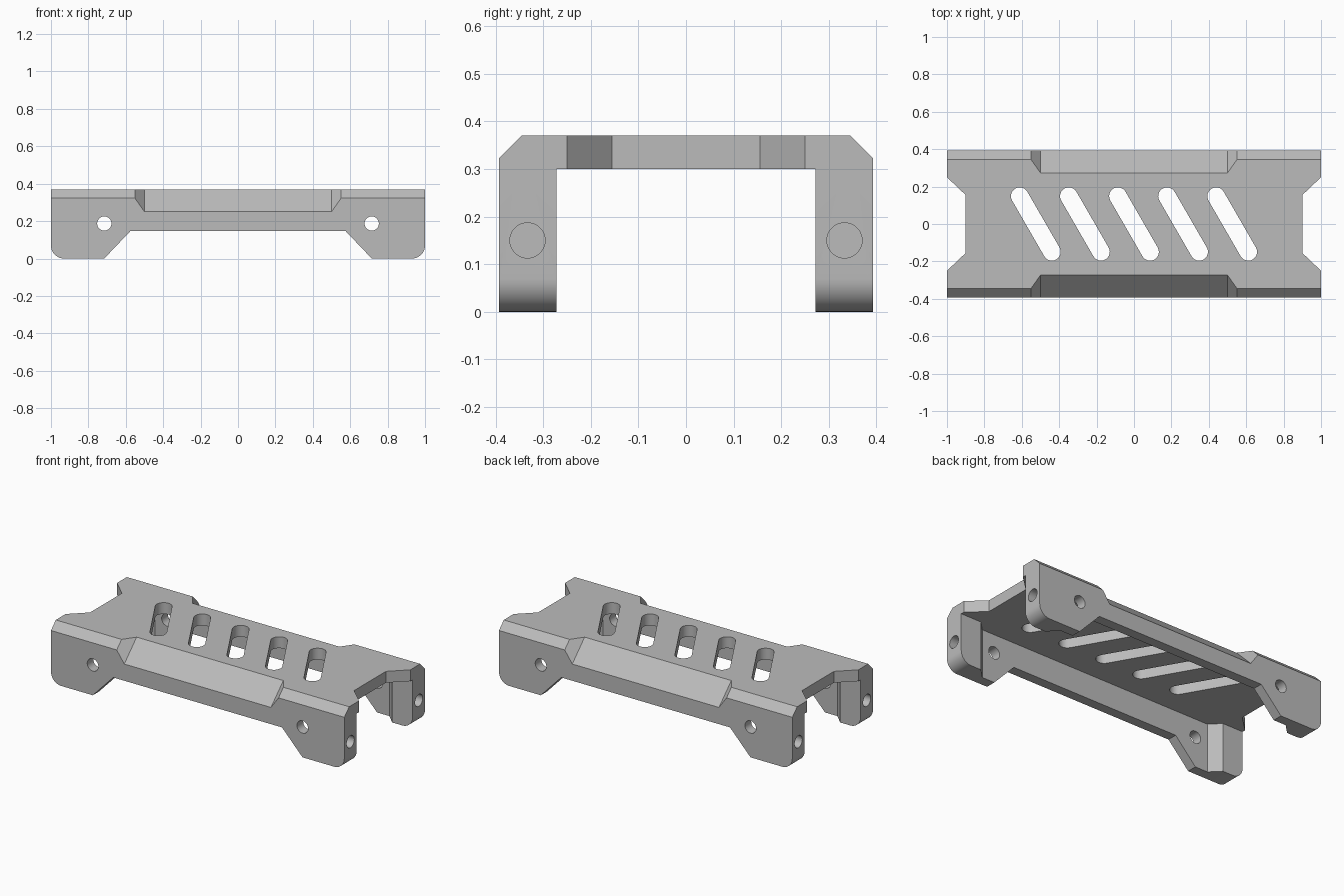
import bpy, bmesh, math
from mathutils import Vector

cube = bpy.data.objects.get("Cube")
if cube:
    bpy.data.objects.remove(cube, do_unlink=True)

X, Y, Z = Vector((1, 0, 0)), Vector((0, 1, 0)), Vector((0, 0, 1))

grey = bpy.data.materials.new("machined_grey")
grey.use_nodes = True
colour = (0.5, 0.5, 0.5, 1)
grey.diffuse_color = colour
grey.node_tree.nodes["Principled BSDF"].inputs["Base Color"].default_value = colour


def prism(name, points, u, v, w, lo, hi, origin=Vector()):
    """Extrude an outline in the u-v plane along w from lo to hi."""
    bm = bmesh.new()
    base = [bm.verts.new(origin + u * a + v * b + w * lo) for a, b in points]
    face = bm.faces.new(base)
    out = bmesh.ops.extrude_face_region(bm, geom=[face])
    moved = [g for g in out["geom"] if isinstance(g, bmesh.types.BMVert)]
    bmesh.ops.translate(bm, verts=moved, vec=w * (hi - lo))
    bmesh.ops.recalc_face_normals(bm, faces=bm.faces)
    mesh = bpy.data.meshes.new(name)
    bm.to_mesh(mesh)
    bm.free()
    mesh.materials.append(grey)
    obj = bpy.data.objects.new(name, mesh)
    bpy.context.collection.objects.link(obj)
    return obj


def arc(cx, cy, r, start, end, steps):
    angles = [math.radians(start + (end - start) * i / steps) for i in range(steps + 1)]
    return [(cx + r * math.cos(a), cy + r * math.sin(a)) for a in angles]


def circle(cx, cy, r):
    return arc(cx, cy, r, 0, 350, 35)


def cut(cutter):
    mod = body.modifiers.new("cut", "BOOLEAN")
    mod.operation, mod.solver, mod.object = "DIFFERENCE", "EXACT", cutter
    bpy.ops.object.modifier_apply(modifier=mod.name)
    bpy.data.objects.remove(cutter, do_unlink=True)


# Body: side outline with rounded feet and raised centre span
half = [(0.575, 0.147), (0.715, 0)] + arc(0.93, 0.07, 0.07, -90, 0, 10) + [(1, 0.37)]
outline = half + [(-x, z) for x, z in reversed(half)]
body = prism("rail_cover", outline, X, Z, Y, -0.393, 0.393)
bpy.context.view_layer.objects.active = body
body.select_set(True)

# Inner channel, wider between the thick end pads
quarter = [(0.8, 0.332), (0.86, 0.272), (1.1, 0.272)]
right = quarter + [(x, -y) for x, y in reversed(quarter)]
channel = right + [(-x, -y) for x, y in right]
cut(prism("channel_cutter", channel, X, Y, Z, -0.1, 0.3))

for s in (1, -1):
    # Long edge chamfer
    edge = [(0.345 * s, 0.371), (0.345 * s, 0.5), (0.5 * s, 0.5), (0.5 * s, 0.216)]
    cut(prism("chamfer_cutter", edge, Y, Z, X, -1.2, 1.2))
    # Deep slanted recess in the middle of the edge
    normal = (Y * s + Z).normalized()
    along = (Y * s - Z).normalized()
    recess = [(-0.5, 0), (0.5, 0), (0.65, 0.15), (-0.65, 0.15)]
    cut(prism("recess_cutter", recess, X, normal, along, -0.3, 0.3,
              Vector((0, 0.332 * s, 0.311))))
    # Notch in the plate end
    notch = [(0.9 * s, -0.155), (0.9 * s, 0.155), (1.1 * s, 0.345), (1.1 * s, -0.345)]
    cut(prism("notch_cutter", notch, X, Y, Z, 0.2, 0.5))
    # Cross holes through both walls
    cut(prism("cross_hole_cutter", circle(0.715 * s, 0.187, 0.038), X, Z, Y, -0.5, 0.5))
    # Blind holes in the end pads
    for t in (1, -1):
        cut(prism("end_hole_cutter", circle(0.333 * t, 0.15, 0.037), Y, Z, X * s, 0.85, 1.1))

# Diagonal slots
axis = Vector((0.5, -0.866, 0))
side = Vector((0.866, 0.5, 0))
slot = arc(0.172, 0, 0.047, -90, 90, 12) + arc(-0.172, 0, 0.047, 90, 270, 12)
for i in range(-2, 3):
    cut(prism("slot_cutter", slot, axis, side, Z, 0.2, 0.5, X * 0.2625 * i))

bpy.ops.object.shade_smooth_by_angle(angle=math.radians(30))
